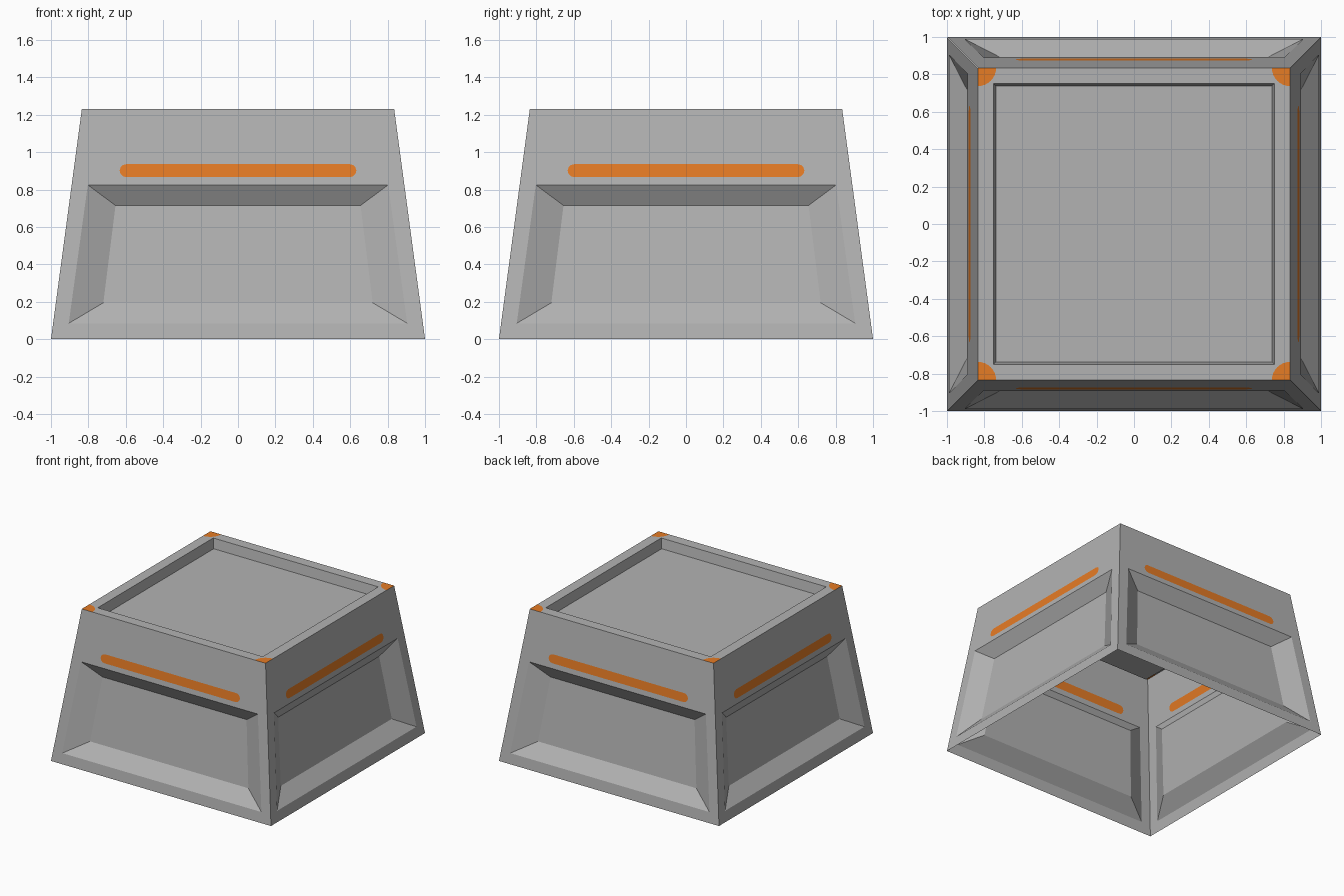
import bpy, bmesh, math
from mathutils import Vector, Matrix
from mathutils.geometry import tessellate_polygon

if "Cube" in bpy.data.objects:
    bpy.data.objects.remove(bpy.data.objects["Cube"])

H, BASE, TOP = 1.23, 1.0, 0.835      # height, half width at bottom and top
DEPTH = 0.08                         # recess of the side panels


def material(name, rgb):
    m = bpy.data.materials.new(name)
    m.diffuse_color = (*rgb, 1)
    m.use_nodes = True
    m.node_tree.nodes["Principled BSDF"].inputs["Base Color"].default_value = m.diffuse_color
    return m


GREY = material("grey", (0.45, 0.45, 0.45))
ORANGE = material("orange", (0.79, 0.2, 0.018))


def fill(bm, loops, out, mat):
    """Fill an outline (with optional holes), facing the given direction."""
    pts = [p for loop in loops for p in loop]
    verts = [bm.verts.new(p) for p in pts]
    if len(loops) == 1:
        faces = [bm.faces.new(verts)]
    else:
        faces = [bm.faces.new([verts[i] for i in t]) for t in tessellate_polygon(loops)]
    for f in faces:
        f.normal_update()
        if f.normal.dot(out) < 0:
            f.normal_flip()
        f.material_index = mat


def bridge(bm, a, b, out):
    for i in range(4):
        j = (i + 1) % 4
        fill(bm, [[a[i], a[j], b[j], b[i]]], out, 0)


def finish(bm, name):
    bmesh.ops.remove_doubles(bm, verts=bm.verts, dist=1e-5)
    me = bpy.data.meshes.new(name)
    bm.to_mesh(me)
    bm.free()
    me.materials.append(GREY)
    me.materials.append(ORANGE)
    ob = bpy.data.objects.new(name, me)
    bpy.context.collection.objects.link(ob)


def wall_point(u, z, d=0.0):
    """Point on the sloping front wall, pushed inwards by d."""
    return Vector((u, -(BASE - (BASE - TOP) * z / H) + d, z))


def trapezoid(w0, z0, w1, z1, d=0.0):
    return [wall_point(u, z, d) for u, z in ((-w0, z0), (w0, z0), (w1, z1), (-w1, z1))]


# four sloping walls with a recessed panel and an orange stripe
stripe = []
for side in (1, -1):
    for k in range(7):
        a = math.radians(-90 + 30 * k)
        stripe.append(wall_point(side * (0.597 + 0.036 * math.cos(a)),
                                 0.901 + side * 0.035 * math.sin(a)))
edge = trapezoid(BASE, 0, TOP, H)
rim = trapezoid(0.905, 0.085, 0.803, 0.825)
panel = trapezoid(0.72, 0.195, 0.655, 0.715, DEPTH)
for k, name in enumerate(("front", "right", "back", "left")):
    bm = bmesh.new()
    out = Vector((0, -1, 0))
    fill(bm, [edge, rim, stripe], out, 0)
    fill(bm, [stripe], out, 1)
    bridge(bm, rim, panel, out)
    fill(bm, [panel], out, 0)
    bmesh.ops.transform(bm, matrix=Matrix.Rotation(k * math.pi / 2, 4, 'Z'), verts=bm.verts)
    finish(bm, name + "_wall")


# top rim with orange corners, and the sunken tray
def square(w, z):
    return [Vector((x * w, y * w, z)) for x, y in ((-1, -1), (1, -1), (1, 1), (-1, 1))]


bm = bmesh.new()
up = Vector((0, 0, 1))
outline = []
for k, c in enumerate(square(TOP, H)):
    arc = []
    for i in range(9):
        a = math.radians(90 * k + 90 - 11.25 * i)
        arc.append(c + Vector((math.cos(a), math.sin(a), 0)) * 0.098)
    fill(bm, [[c] + arc], up, 1)
    outline += arc
lip, tray = square(0.75, H), square(0.737, 1.15)
fill(bm, [outline, lip], up, 0)
bridge(bm, lip, tray, up)
fill(bm, [tray], up, 0)
finish(bm, "top_tray")
